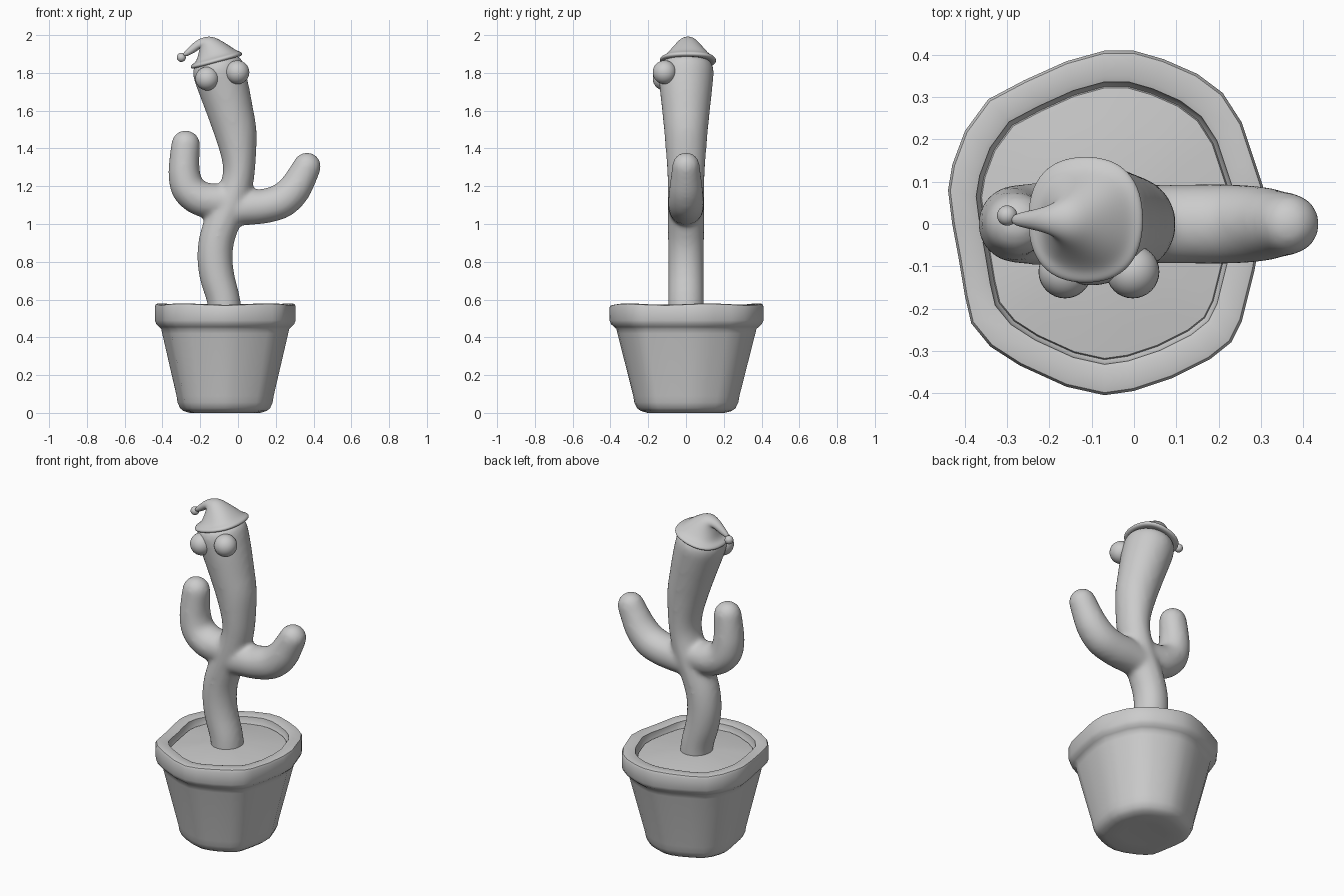
import bpy, bmesh, math
from mathutils import Vector

if "Cube" in bpy.data.objects:
    bpy.data.objects.remove(bpy.data.objects["Cube"])

grey = bpy.data.materials.new("plain grey")
grey.diffuse_color = (0.6, 0.6, 0.6, 1)
grey.use_nodes = True
grey.node_tree.nodes["Principled BSDF"].inputs["Base Color"].default_value = grey.diffuse_color


def loft(bm, rings):
    """Bridge equal-sized rings of points and close both ends."""
    vs = [[bm.verts.new(p) for p in ring] for ring in rings]
    n = len(vs[0])
    for a, b in zip(vs, vs[1:]):
        for i in range(n):
            j = (i + 1) % n
            bm.faces.new((a[i], a[j], b[j], b[i]))
    bm.faces.new(vs[0][::-1])
    bm.faces.new(vs[-1])


def finish(name, bm, angle=None):
    bmesh.ops.recalc_face_normals(bm, faces=bm.faces)
    me = bpy.data.meshes.new(name)
    bm.to_mesh(me)
    bm.free()
    me.materials.append(grey)
    ob = bpy.data.objects.new(name, me)
    bpy.context.collection.objects.link(ob)
    for p in me.polygons:
        p.use_smooth = True
    if angle:
        bpy.ops.object.select_all(action='DESELECT')
        ob.select_set(True)
        bpy.context.view_layer.objects.active = ob
        bpy.ops.object.shade_smooth_by_angle(angle=math.radians(angle))
    return ob


def ring(cx, cy, cz, rx, ry, tilt, n=24, power=1.0):
    """Ellipse whose axis leans towards -x by tilt (radians)."""
    pts = []
    for i in range(n):
        a = 2 * math.pi * i / n
        c, s = math.cos(a), math.sin(a)
        u = math.copysign(abs(c) ** power, c) * rx
        v = math.copysign(abs(s) ** power, s) * ry
        pts.append((cx + u * math.cos(tilt), cy + v, cz + u * math.sin(tilt)))
    return pts


def tube(bm, path, cap):
    """Sweep through (x, z, rx, ry) points, smoothed, with a rounded tip."""
    P = [Vector(p) for p in path]
    P = [2 * P[0] - P[1]] + P + [2 * P[-1] - P[-2]]
    pts = []
    for k in range(1, len(P) - 2):
        a, b, c, d = P[k - 1:k + 3]
        for s in range(5):
            t = s / 5
            pts.append(0.5 * (2 * b + (c - a) * t + (2 * a - 5 * b + 4 * c - d) * t * t
                              + (3 * b - a - 3 * c + d) * t ** 3))
    pts.append(P[-2])
    rings = []
    for i, p in enumerate(pts):
        d = pts[min(i + 1, len(pts) - 1)] - pts[max(i - 1, 0)]
        tilt = math.atan2(-d[0], d[1])
        rings.append(ring(p[0], 0, p[1], p[2], p[3], tilt))
    for a in (0.25, 0.5, 0.75, 1.0, 1.25, 1.45):
        h, k = p[2] * cap * math.sin(a), math.cos(a)
        rings.append(ring(p[0] - h * math.sin(tilt), 0, p[1] + h * math.cos(tilt),
                          p[2] * k, p[3] * k, tilt))
    loft(bm, rings)


# Pot outline seen from above, slightly irregular
PX = -0.07
OUTLINE = [(.305, 0), (.305, .09), (.285, .15), (.255, .24), (.21, .31), (.15, .355),
           (.07, .39), (0, .41), (-.07, .41), (-.16, .385), (-.26, .34), (-.345, .295),
           (-.40, .22), (-.43, .14), (-.44, .08), (-.43, 0), (-.415, -.08), (-.40, -.17),
           (-.385, -.235), (-.34, -.29), (-.27, -.335), (-.16, -.385), (-.07, -.405),
           (0, -.395), (.09, -.365), (.18, -.32), (.23, -.28), (.255, -.23), (.285, -.11)]


def pot_ring(s, z, wobble=0):
    return [(PX + (x - PX) * s, y * s, z + wobble * math.sin(5 * math.atan2(y, x - PX)))
            for x, y in OUTLINE]


# Pot with a thick rim
bm = bmesh.new()
loft(bm, [pot_ring(s, z, w) for s, z, w in [
    (.3, .005, 0), (.5, 0, 0), (.59, .01, 0), (.64, .025, 0), (.675, .055, 0),
    (.69, .09, 0), (.895, .42, 0), (.91, .445, 0), (.94, .455, 0), (.98, .47, 0),
    (1, .49, 0), (1, .56, .003), (.985, .573, .004), (.95, .576, .004),
    (.85, .574, .004), (.82, .57, .004), (.81, .535, 0), (.79, .525, 0)]])
finish("pot", bm, 40)

# Soil, slightly domed
bm = bmesh.new()
loft(bm, [pot_ring(s, z) for s, z in [(.815, .50), (.785, .535), (.6, .545),
                                      (.35, .555), (.1, .56)]])
finish("soil", bm, 40)

# Cactus: trunk and two arms fused into one smooth body
bm = bmesh.new()
tube(bm, [(-.065, .5, .088, .095), (-.077, .6, .088, .095), (-.11, .72, .092, .095),
          (-.122, .82, .094, .095), (-.112, .92, .094, .096), (-.075, 1.03, .094, .097),
          (-.03, 1.13, .09, .098), (0, 1.24, .084, .098), (.005, 1.34, .09, .104),
          (-.012, 1.48, .112, .115), (-.042, 1.6, .123, .127), (-.07, 1.7, .132, .138),
          (-.1, 1.8, .138, .147), (-.11, 1.84, .134, .142)], .35)
tube(bm, [(-.03, 1.13, .08, .09), (-.12, 1.122, .092, .095), (-.2, 1.135, .092, .098),
          (-.262, 1.185, .09, .095), (-.284, 1.26, .085, .09), (-.284, 1.34, .08, .083),
          (-.277, 1.42, .077, .075)], 1.0)
tube(bm, [(-.05, 1.07, .08, .09), (.05, 1.087, .093, .094), (.14, 1.095, .092, .095),
          (.23, 1.122, .092, .095), (.295, 1.18, .088, .09), (.34, 1.255, .08, .08),
          (.365, 1.305, .075, .074)], 1.0)
body = finish("cactus_body", bm)
m = body.modifiers.new("fuse", 'REMESH')
m.mode = 'VOXEL'
m.voxel_size = 0.012
m.use_smooth_shade = True
m = body.modifiers.new("soften", 'SMOOTH')
m.factor = 0.5
m.iterations = 14

# Hat: rolled brim, cone and a drooping tail
bm = bmesh.new()
hat = [(-.112, 1.862, .10, 15), (-.112, 1.853, .127, 15), (-.113, 1.858, .142, 15),
       (-.115, 1.868, .145, 15), (-.116, 1.878, .137, 15), (-.118, 1.885, .118, 16),
       (-.13, 1.908, .095, 22), (-.153, 1.943, .066, 32), (-.177, 1.966, .043, 52),
       (-.212, 1.95, .029, 98), (-.245, 1.922, .021, 128), (-.29, 1.89, .012, 135)]
loft(bm, [ring(x, .01, z, r, r * 1.06, math.radians(t), 16, .85 if r > .09 else 1)
          for x, z, r, t in hat])
ob = finish("hat", bm)
ob.modifiers.new("round", 'SUBSURF').levels = 2
ob.modifiers["round"].render_levels = 2


# Eyes and pompom
def ball(name, loc, r):
    bm = bmesh.new()
    bmesh.ops.create_uvsphere(bm, u_segments=32, v_segments=16, radius=r)
    bmesh.ops.translate(bm, verts=bm.verts, vec=loc)
    finish(name, bm)


ball("left_eye", (-.163, -.113, 1.77), .063)
ball("right_eye", (-.003, -.113, 1.803), .063)
ball("hat_pompom", (-.3, .02, 1.882), .024)
